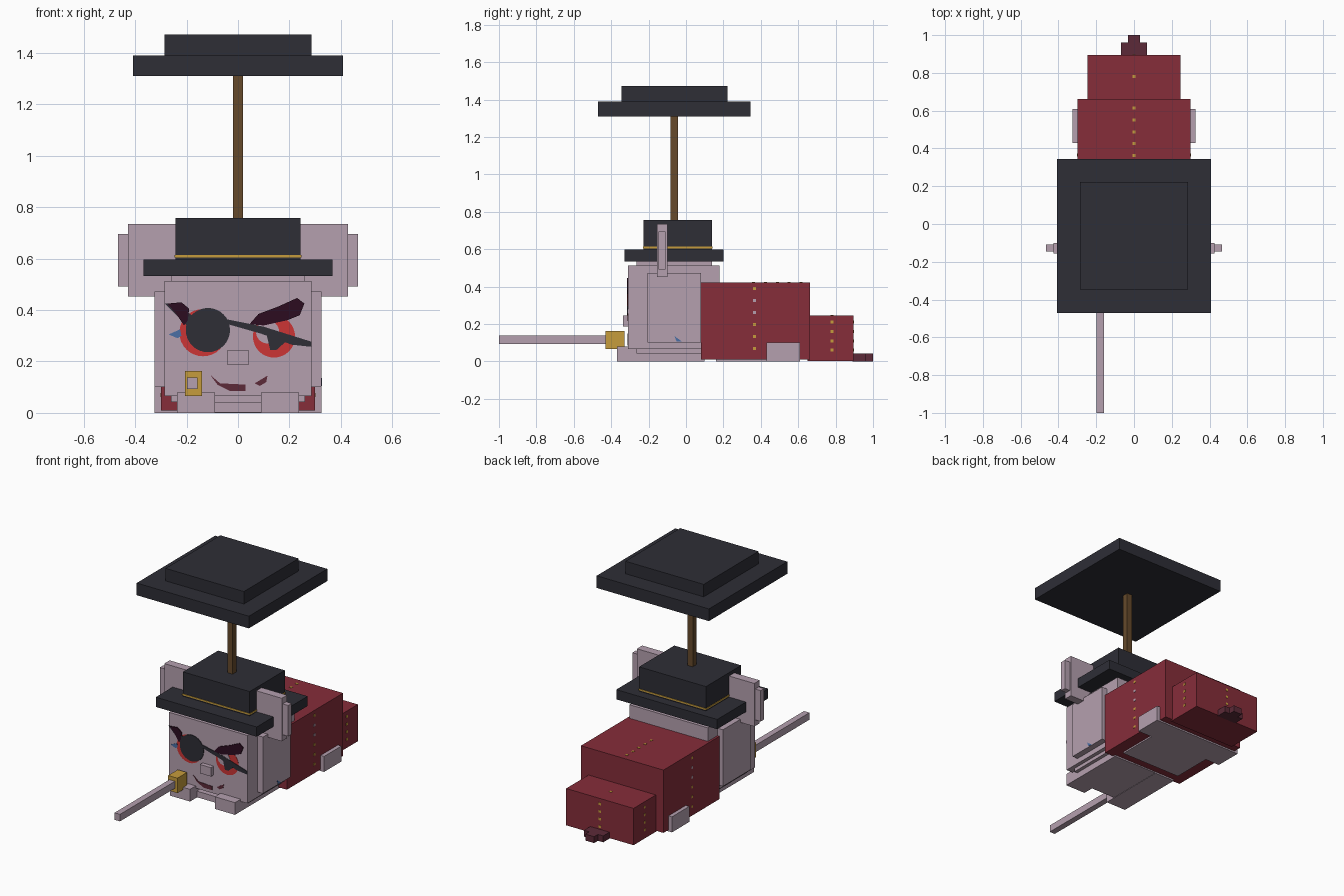
import bpy, bmesh, math
from mathutils import Vector

cube = bpy.data.objects.get("Cube")
if cube:
    bpy.data.objects.remove(cube, do_unlink=True)


def material(name, hexcode):
    vals = [int(hexcode[i:i + 2], 16) / 255 for i in (0, 2, 4)]
    rgba = [c / 12.92 if c < 0.04 else ((c + 0.055) / 1.055) ** 2.4 for c in vals] + [1]
    m = bpy.data.materials.new(name)
    m.use_nodes = True
    m.diffuse_color = rgba
    m.node_tree.nodes["Principled BSDF"].inputs["Base Color"].default_value = rgba
    return m


SKIN = material("pale_mauve", "b5a0af")
RED = material("deep_red", "862d3a")
DARK = material("charcoal", "2e2e36")
WOOD = material("brown_wood", "664a2b")
GOLD = material("gold", "c69c3c")
EYE = material("bright_red", "cc3535")
BROW = material("dark_plum", "2c0c20")
BLUE = material("blue", "4a6fa5")
MAROON = material("maroon", "5c2a38")


def finish(name, bm, mat):
    bmesh.ops.recalc_face_normals(bm, faces=bm.faces)
    me = bpy.data.meshes.new(name)
    bm.to_mesh(me)
    bm.free()
    me.materials.append(mat)
    ob = bpy.data.objects.new(name, me)
    bpy.context.collection.objects.link(ob)
    return ob


def box(name, mat, xs, ys, zs):
    """Box given by its extent along each axis."""
    bm = bmesh.new()
    bmesh.ops.create_cube(bm, size=1)
    for v in bm.verts:
        v.co = [(a + b) / 2 + c * (b - a) for (a, b), c in zip((xs, ys, zs), v.co)]
    return finish(name, bm, mat)


def centred(name, mat, half, ys, zs):
    return box(name, mat, (-half, half), ys, zs)


def pair(name, mat, xs, ys, zs):
    box("left_" + name, mat, xs, ys, zs)
    box("right_" + name, mat, (-xs[1], -xs[0]), ys, zs)


def plate(name, mat, pts, layer=1):
    """Thin painted shape on the face, drawn in x and z."""
    bm = bmesh.new()
    f = bm.faces.new([bm.verts.new((x, -0.309, z)) for x, z in pts])
    out = bmesh.ops.extrude_face_region(bm, geom=[f])["geom"]
    for v in out:
        if isinstance(v, bmesh.types.BMVert):
            v.co.y -= 0.001 + 0.0015 * layer
    return finish(name, bm, mat)


def disc(name, mat, x, z, r, layer):
    ring = [math.tau * i / 32 for i in range(32)]
    plate(name, mat, [(x + r * math.cos(a), z + r * math.sin(a)) for a in ring], layer)


# Head with stepped top, chin and cheeks
centred("head", SKIN, 0.285, (-0.31, 0.18), (0.065, 0.512))
centred("head_top", SKIN, 0.26, (-0.265, 0.14), (0.5, 0.54))
centred("chin", SKIN, 0.26, (-0.265, 0.14), (0.042, 0.07))
pair("cheek", SKIN, (0.28, 0.325), (-0.205, 0.08), (0.1, 0.472))
centred("nose", SKIN, 0.04, (-0.338, -0.305), (0.187, 0.245))

# Ears
pair("ear", SKIN, (0.2, 0.427), (-0.155, -0.1), (0.452, 0.735))
pair("ear_tip", SKIN, (0.42, 0.467), (-0.146, -0.109), (0.492, 0.695))

# Front paws and chest
pair("front_paw", SKIN, (0.09, 0.237), (-0.37, 0.1), (0, 0.08))
centred("chest", SKIN, 0.235, (-0.3, 0.1), (0.002, 0.042))

# Body, rump, belly, hind feet and tail
centred("body", RED, 0.3, (0.08, 0.663), (0.01, 0.423))
centred("rump", RED, 0.245, (0.65, 0.895), (0.003, 0.245))
centred("belly", SKIN, 0.22, (0.16, 0.61), (0, 0.012))
pair("hind_foot", SKIN, (0.18, 0.325), (0.43, 0.61), (0, 0.102))
centred("tail", MAROON, 0.07, (0.89, 0.96), (0, 0.042))
centred("tail_tip", MAROON, 0.032, (0.95, 1.0), (0, 0.042))

# Hat
centred("hat_brim", DARK, 0.367, (-0.33, 0.2), (0.533, 0.597))
centred("hat_crown", DARK, 0.243, (-0.226, 0.14), (0.59, 0.757))
centred("hat_band", GOLD, 0.246, (-0.229, 0.143), (0.604, 0.614))

# Umbrella
centred("umbrella_pole", WOOD, 0.019, (-0.083, -0.043), (0.75, 1.32))
centred("umbrella_canopy", DARK, 0.408, (-0.47, 0.345), (1.31, 1.39))
centred("umbrella_top", DARK, 0.285, (-0.346, 0.223), (1.38, 1.472))

# Mouthpiece and long stick
box("stick_holder", GOLD, (-0.207, -0.14), (-0.43, -0.33), (0.065, 0.163))
box("stick", SKIN, (-0.198, -0.158), (-1.0, -0.42), (0.092, 0.138))

# Small stitches along the seams
S, T = 0.008, 0.002
for i in range(6):
    z = 0.07 + 0.064 * i
    mat = SKIN if i in (3, 4) else GOLD
    pair("side_stitch", mat, (0.299, 0.3 + T), (0.365 - S, 0.365 + S), (z - S, z + S))
for i in range(5):
    y = 0.362 + 0.063 * i
    centred("top_stitch", GOLD, S, (y - S, y + S), (0.422, 0.423 + T))
for i in range(4):
    z = 0.06 + 0.05 * i
    pair("rump_stitch", GOLD, (0.244, 0.245 + T), (0.78 - S, 0.78 + S), (z - S, z + S))
    centred("rear_stitch", GOLD, S, (0.894, 0.895 + T), (z - S, z + S))
centred("rump_top_stitch", GOLD, S, (0.78 - S, 0.78 + S), (0.244, 0.245 + T))

# Painted eyes, eye patch and strap
disc("right_eye", EYE, -0.136, 0.312, 0.092, 1)
disc("left_eye", EYE, 0.14, 0.297, 0.082, 1)
disc("left_eye_gap", SKIN, 0.115, 0.315, 0.045, 2)
disc("eye_patch", DARK, -0.117, 0.322, 0.086, 3)
plate("left_pupil", DARK, [(0.11, 0.31), (0.2, 0.29), (0.15, 0.245), (0.125, 0.245)], 3)
plate("strap", DARK, [(-0.04, 0.363), (0.1, 0.335), (0.285, 0.277), (0.285, 0.257),
                      (0.21, 0.265), (0.09, 0.308), (-0.04, 0.345)], 3)
plate("strap_end", DARK, [(-0.285, 0.425), (-0.24, 0.425), (-0.18, 0.38), (-0.2, 0.34)], 3)

# Brows
plate("left_brow", BROW, [(0.045, 0.345), (0.08, 0.385), (0.16, 0.415), (0.23, 0.447),
                          (0.258, 0.425), (0.24, 0.38), (0.19, 0.36), (0.1, 0.34)], 4)
plate("right_brow", BROW, [(-0.275, 0.425), (-0.22, 0.43), (-0.19, 0.405),
                           (-0.195, 0.36), (-0.21, 0.34), (-0.24, 0.385)], 4)

# Mouth and blue marks
plate("mouth", MAROON, [(-0.108, 0.148), (-0.07, 0.115), (0.03, 0.11),
                        (0.03, 0.085), (-0.03, 0.085), (-0.08, 0.11)], 2)
plate("mouth_corner", MAROON, [(0.065, 0.115), (0.115, 0.145), (0.11, 0.12), (0.085, 0.105)], 2)
plate("blue_tear", BLUE, [(-0.27, 0.305), (-0.225, 0.325), (-0.22, 0.3), (-0.235, 0.29)], 2)
mark = plate("cheek_mark", BLUE, [(-0.062, 0.135), (-0.02, 0.105), (-0.05, 0.105)], 1)
mark.rotation_euler.z = math.pi / 2
mark.location.x = 0.015
